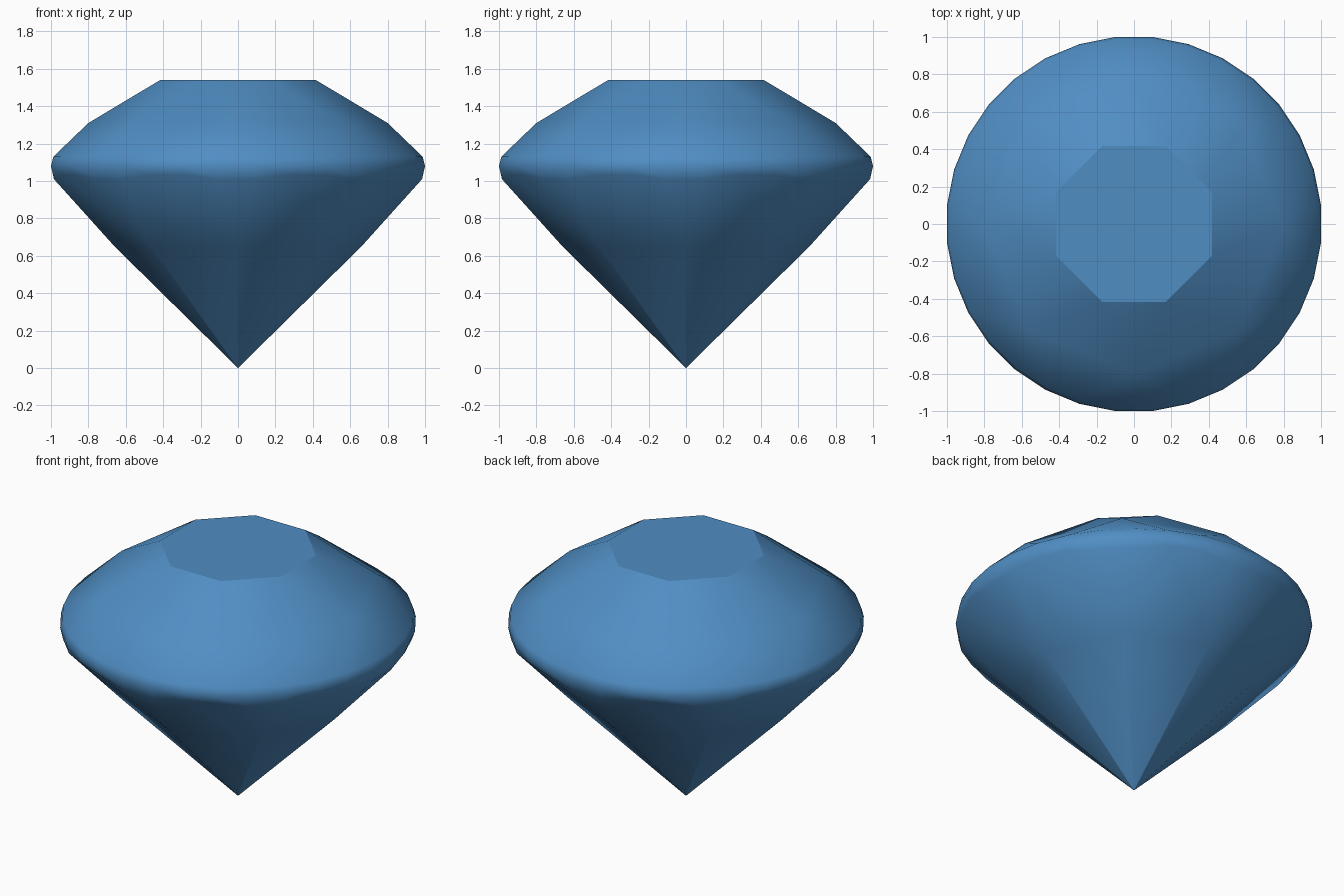
import bpy
import bmesh
from math import cos, sin, radians

cube = bpy.data.objects.get("Cube")
if cube:
    bpy.data.objects.remove(cube, do_unlink=True)

blue = bpy.data.materials.new("gem blue")
blue.use_nodes = True
colour = (0.08, 0.27, 0.55, 1.0)
blue.diffuse_color = colour
blue.node_tree.nodes["Principled BSDF"].inputs["Base Color"].default_value = colour

bm = bmesh.new()
SIDES = 32
STEP = 360 / SIDES
FACETS = 8


def ring(count, radius, height, offset):
    """Ring of vertices; height is a function of the vertex index."""
    verts = []
    for i in range(count):
        a = radians(offset + i * 360 / count)
        verts.append(bm.verts.new((radius * cos(a), radius * sin(a), height(i))))
    return verts


def facet_band(inner, girdle):
    """Three fan triangles from each inner vertex to the girdle ring."""
    for k, v in enumerate(inner):
        for j in (-2, -1, 0):
            i = 4 * k + j
            bm.faces.new((v, girdle[i % SIDES], girdle[(i + 1) % SIDES]))


def main_facets(inner, girdle, tip):
    """Kite facets from the tip, past two inner vertices, to a girdle edge."""
    for k in range(FACETS):
        bm.faces.new((tip(k), inner[k], girdle[4 * k + 1],
                      girdle[4 * k + 2], inner[(k + 1) % FACETS]))


# Rings from table to pavilion
table = ring(FACETS, 0.45, lambda i: 1.54, 22.5)
star = ring(FACETS, 0.80, lambda i: 1.31, 0)
half = STEP / 2
upper = ring(SIDES, 0.992, lambda i: 1.13, half)
middle = ring(SIDES, 1 / cos(radians(half)), lambda i: 1.08, half)
lower = ring(SIDES, 0.989, lambda i: 1.01 if i % 4 in (0, 3) else 1.033, half)
pavilion = ring(FACETS, 0.66, lambda i: 0.65, 0)
culet = bm.verts.new((0, 0, 0))


def fan(inner, girdle):
    """Girdle facets either side of each inner vertex."""
    for k, v in enumerate(inner):
        for j in (-2, -1, 0):
            a, b = girdle[(4 * k + j) % SIDES], girdle[(4 * k + j + 1) % SIDES]
            bm.faces.new((v, a, b))


# Crown: table, star, bezel and upper girdle facets
table_face = bm.faces.new(table)
for k in range(FACETS):
    bm.faces.new((table[k - 1], star[k], table[k]))
main_facets(star, upper, lambda k: table[k])
fan(star, upper)

# Rounded girdle
for top, bottom in ((upper, middle), (middle, lower)):
    for i in range(SIDES):
        j = (i + 1) % SIDES
        bm.faces.new((top[i], bottom[i], bottom[j], top[j]))

# Pavilion: main and lower girdle facets
main_facets(pavilion, lower, lambda k: culet)
fan(pavilion, lower)

# Smooth shading, with crisp table and culet edges
bmesh.ops.recalc_face_normals(bm, faces=bm.faces)
for face in bm.faces:
    face.smooth = True
for edge in list(table_face.edges) + list(culet.link_edges):
    edge.smooth = False

mesh = bpy.data.meshes.new("cut_gem")
bm.to_mesh(mesh)
bm.free()
mesh.materials.append(blue)
gem = bpy.data.objects.new("cut_gem", mesh)
bpy.context.collection.objects.link(gem)
